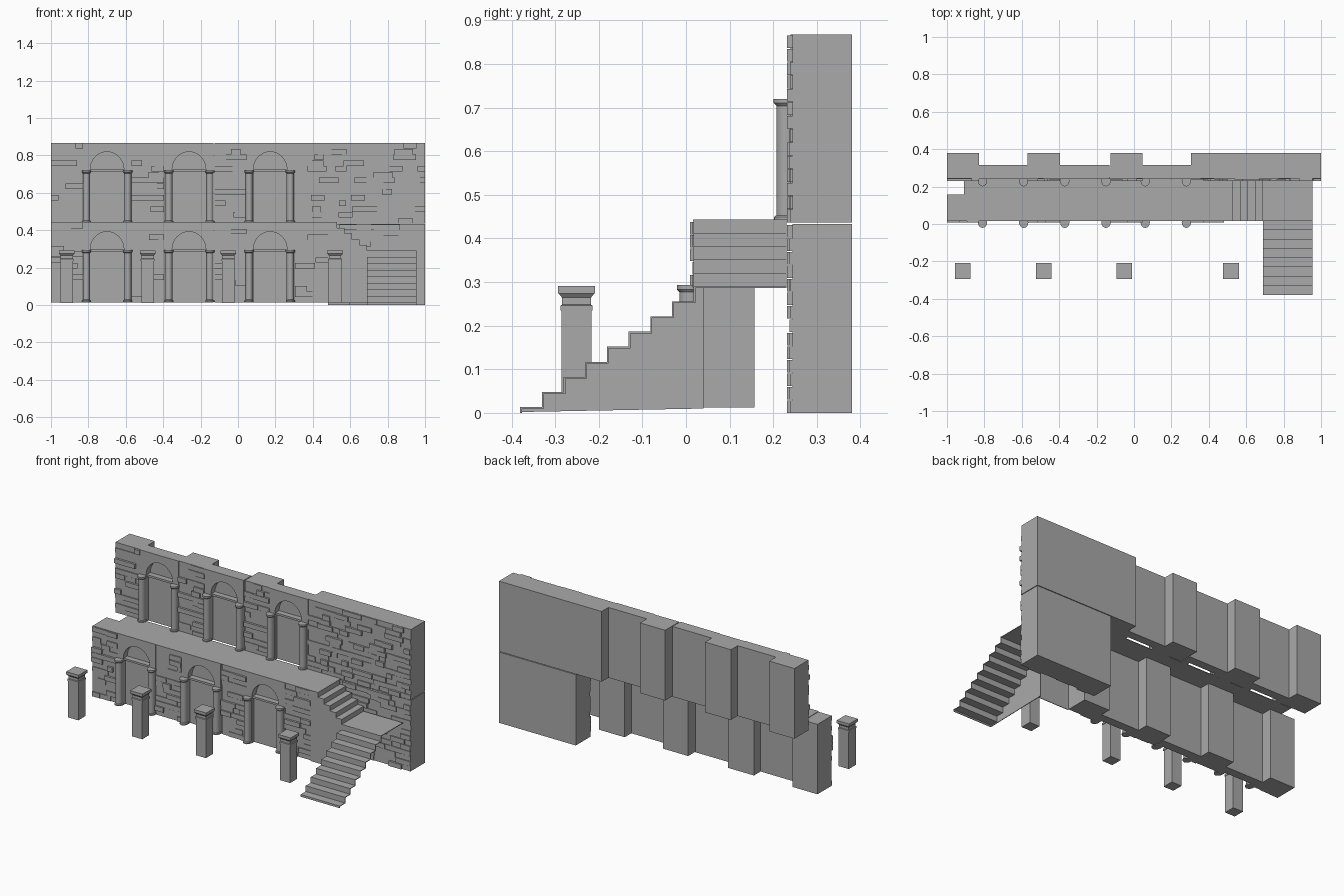
import bpy, bmesh, math, random

if "Cube" in bpy.data.objects:
    bpy.data.objects.remove(bpy.data.objects["Cube"])
random.seed(4)

stone = bpy.data.materials.new("grey_stone")
stone.diffuse_color = (0.4, 0.4, 0.4, 1)
stone.use_nodes = True
stone.node_tree.nodes["Principled BSDF"].inputs["Base Color"].default_value = stone.diffuse_color


def finish(name, bm):
    bmesh.ops.recalc_face_normals(bm, faces=bm.faces)
    me = bpy.data.meshes.new(name)
    bm.to_mesh(me)
    bm.free()
    me.materials.append(stone)
    ob = bpy.data.objects.new(name, me)
    bpy.context.collection.objects.link(ob)
    return ob


def box(bm, x0, x1, y0, y1, z0, z1):
    v = [bm.verts.new((x, y, z)) for z in (z0, z1)
         for x, y in ((x0, y0), (x1, y0), (x1, y1), (x0, y1))]
    for f in ((0, 1, 2, 3), (4, 5, 6, 7), (0, 1, 5, 4), (1, 2, 6, 5), (2, 3, 7, 6), (3, 0, 4, 7)):
        bm.faces.new([v[i] for i in f])


def prism(bm, pts, vec):
    """Extrude a closed outline along vec."""
    f = bm.faces.new([bm.verts.new(p) for p in pts])
    r = bmesh.ops.extrude_face_region(bm, geom=[f], use_keep_orig=True)
    vs = [g for g in r["geom"] if isinstance(g, bmesh.types.BMVert)]
    bmesh.ops.translate(bm, verts=vs, vec=vec)


def brick_wall(name, x0, x1, y, back, z0, z1):
    """Solid pier with staggered rows of raised bricks on its front."""
    bm = bmesh.new()
    box(bm, x0, x1, y + 0.004, back, z0, z1)
    rows = 14
    h = (z1 - z0) / rows
    for r in range(rows):
        x = x0
        while x < x1 - 0.001:
            e = x + random.uniform(0.035, 0.11)
            if e > x1 - 0.025:
                e = x1
            if random.random() < 0.62:
                d = random.choice((0.0, 0.003, 0.009))
                box(bm, x, e, y - d, y + 0.006, z0 + r * h, z0 + (r + 1) * h - 0.002)
            x = e
    return finish(name, bm)


def arch_panel(name, cx, x0, x1, y, z0, z1, spring):
    """Thin bay with an arched niche, door face and ledge."""
    bm = bmesh.new()
    r, n = 0.09, 16
    pts = [(x0, y, z0), (x0, y, z1), (x1, y, z1), (x1, y, z0), (cx + r, y, z0)]
    pts += [(cx + r * math.cos(math.pi * i / n), y, spring + 0.095 * math.sin(math.pi * i / n))
            for i in range(n + 1)]
    pts += [(cx - r, y, z0)]
    prism(bm, pts, (0, 0.04, 0))
    box(bm, x0, x1, y + 0.04, y + 0.075, z0, z1)
    box(bm, cx - r, cx + r, y + 0.022, y + 0.041, z0, spring - 0.012)
    box(bm, cx - r, cx + r, y + 0.006, y + 0.041, spring - 0.012, spring)
    return finish(name, bm)


def column(name, x, y, z0, z1):
    """Round engaged column with a wider base and cap."""
    bm = bmesh.new()
    prof = [(0.024, z0), (0.024, z0 + 0.008), (0.02, z0 + 0.012), (0.02, z1 - 0.016),
            (0.025, z1 - 0.01), (0.025, z1)]
    rings = [[bm.verts.new((x + r * math.cos(a), y + 1.2 * r * math.sin(a), z))
              for a in (2 * math.pi * i / 16 for i in range(16))] for r, z in prof]
    for a, b in zip(rings, rings[1:]):
        for i in range(16):
            j = (i + 1) % 16
            f = bm.faces.new((a[i], a[j], b[j], b[i]))
            f.smooth = len(set((a, b) is None for _ in (0,))) == 1
    bm.faces.new(rings[0])
    bm.faces.new(rings[-1])
    for e in bm.edges:
        if abs(e.verts[0].co.z - e.verts[1].co.z) < 1e-6:
            e.smooth = False
    return finish(name, bm)


# Two storeys of piers, arched bays and columns
bays = [(-0.70, -0.83, -0.57), (-0.262, -0.395, -0.13), (0.172, 0.045, 0.305)]
col_x = [-0.81, -0.59, -0.37, -0.15, 0.06, 0.28]
for tag, y, back, z0, z1, end in (("lower", 0.018, 0.157, 0.012, 0.44, 0.48),
                                  ("upper", 0.24, 0.38, 0.437, 0.867, 1.0)):
    piers = [(-1, -0.83), (-0.57, -0.395), (-0.125, 0.045), (0.305, end)]
    for i, (a, b) in enumerate(piers):
        brick_wall(f"{tag}_brick_pier_{i}", a, b, y, back, z0, z1)
    for i, (cx, a, b) in enumerate(bays):
        arch_panel(f"{tag}_arch_bay_{i}", cx, a, b, y, z0, z1, z1 - 0.143)
    for i, x in enumerate(col_x):
        column(f"{tag}_column_{i}", x, y - 0.009, z0 + 0.004, z1 - 0.147)

# Wall block behind the stairs
brick_wall("stair_back_wall", 0.48, 1.0, 0.24, 0.38, 0.0, 0.433)

# Balcony floor and landing
T = 0.004
bm = bmesh.new()
box(bm, -0.91, 0.53, 0.016, 0.238, 0.443 - T, 0.443)
finish("balcony_floor", bm)
bm = bmesh.new()
box(bm, 0.69, 0.955, 0.017, 0.23, 0.29 - T, 0.29)
finish("stair_landing", bm)

# Upper flight: thin treads and risers going down in +x
bm = bmesh.new()
outline = [(0.48, 0.01), (0.48, 0.44), (0.53, 0.44)]
for i in range(5):
    x, top = 0.53 + 0.04 * i, 0.443 - 0.0306 * i
    low = top - 0.0306
    box(bm, x - T, x, 0.017, 0.23, low - T, top)
    if i < 4:
        box(bm, x, x + 0.04, 0.017, 0.23, low - T, low)
        outline += [(x, low - 0.001), (x + 0.04, low - 0.001)]
outline += [(0.69, 0.01)]
finish("upper_stair_flight", bm)
bm = bmesh.new()
prism(bm, [(x, 0.017, z) for x, z in outline], (0, T, 0))
finish("upper_stair_front_panel", bm)

# Lower flight: thin treads and risers rising in +y, closed on the left side
bm = bmesh.new()
outline = [(-0.38, 0.002)]
for i in range(9):
    y, z = -0.38 + 0.0497 * i, 0.013 + 0.0347 * i
    box(bm, 0.69, 0.955, y, y + T, max(0, z - 0.0347 - T), z)
    if i < 8:
        box(bm, 0.69, 0.955, y, y + 0.0497, z - T, z)
        outline += [(y, z - 0.001), (y + 0.0497, z - 0.001)]
outline += [(0.0176, 0.289), (0.04, 0.289), (0.04, 0.01)]
finish("lower_stair_flight", bm)
bm = bmesh.new()
prism(bm, [(0.689, y, z) for y, z in outline], (T, 0, 0))
finish("lower_stair_side_panel", bm)

# Free-standing square posts with stepped caps
post = [(0.034, 0.01), (0.034, 0.235), (0.037, 0.235), (0.037, 0.246), (0.033, 0.248),
        (0.033, 0.264), (0.041, 0.274), (0.042, 0.274), (0.042, 0.291)]
for k, x in enumerate((-0.916, -0.483, -0.052, 0.519)):
    bm = bmesh.new()
    rings = [[bm.verts.new((x + sx * r, -0.251 + sy * r, z))
              for sx, sy in ((-1, -1), (1, -1), (1, 1), (-1, 1))] for r, z in post]
    for a, b in zip(rings, rings[1:]):
        for i in range(4):
            j = (i + 1) % 4
            bm.faces.new((a[i], a[j], b[j], b[i]))
    bm.faces.new(rings[0])
    bm.faces.new(rings[-1])
    finish(f"front_post_{k}", bm)
